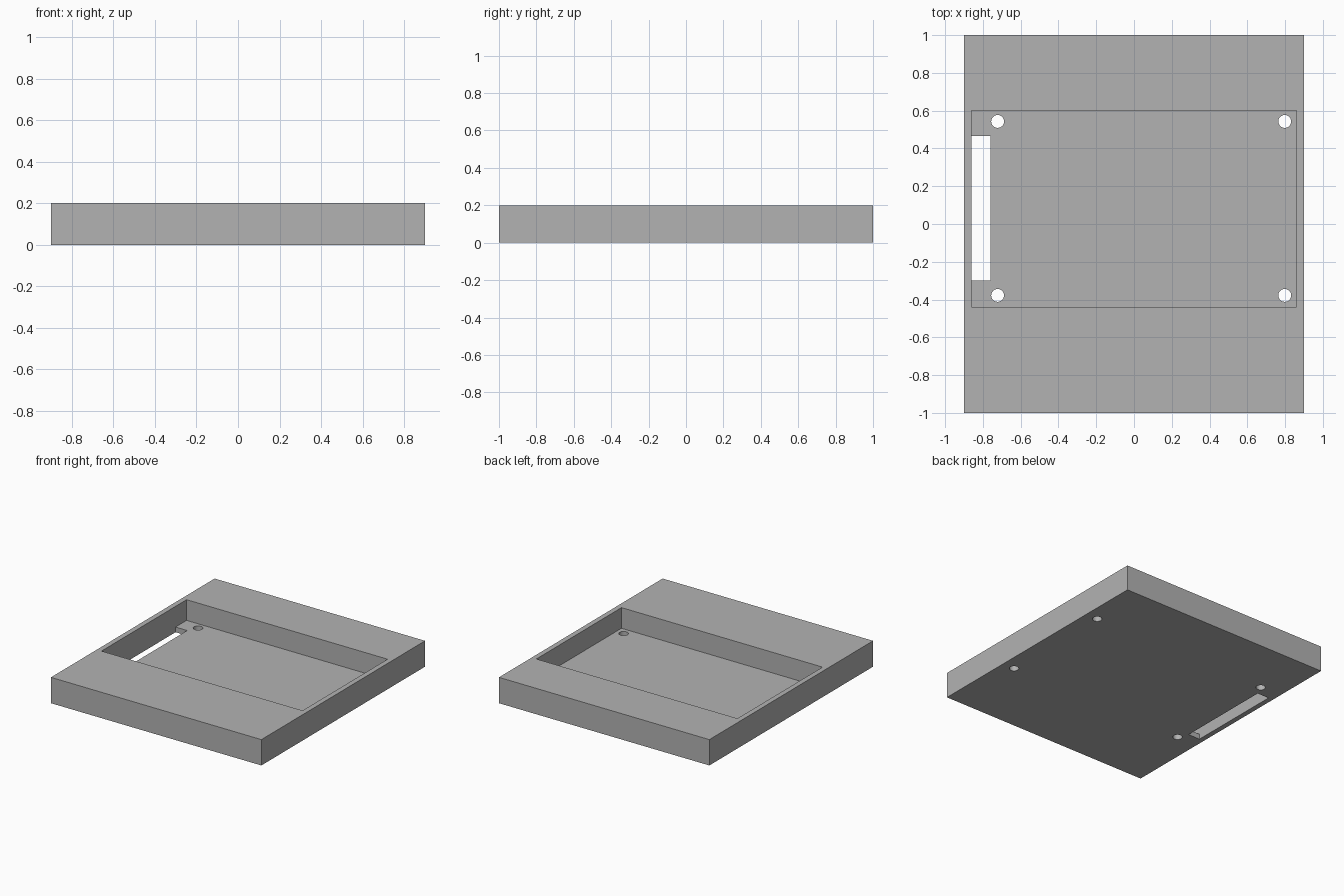
import bpy
import bmesh
from math import radians
from mathutils import Matrix

default_cube = bpy.data.objects.get("Cube")
if default_cube:
    bpy.data.objects.remove(default_cube, do_unlink=True)

grey = bpy.data.materials.new("plain_grey")
grey.use_nodes = True
colour = (0.45, 0.45, 0.45, 1)
grey.diffuse_color = colour
grey.node_tree.nodes["Principled BSDF"].inputs["Base Color"].default_value = colour


def finish(name, bm):
    mesh = bpy.data.meshes.new(name)
    bmesh.ops.recalc_face_normals(bm, faces=bm.faces)
    bm.to_mesh(mesh)
    bm.free()
    mesh.materials.append(grey)
    obj = bpy.data.objects.new(name, mesh)
    bpy.context.collection.objects.link(obj)
    return obj


def box(name, low, high):
    bm = bmesh.new()
    bmesh.ops.create_cube(bm, size=1)
    for v in bm.verts:
        v.co = [h if c > 0 else l for c, l, h in zip(v.co, low, high)]
    return finish(name, bm)


def pin(name, x, y, radius):
    bm = bmesh.new()
    bmesh.ops.create_cone(bm, cap_ends=True, segments=32, radius1=radius,
                          radius2=radius, depth=0.2,
                          matrix=Matrix.Translation((x, y, 0)))
    return finish(name, bm)


def cut(target, cutter):
    cutter.hide_render = True
    mod = target.modifiers.new(cutter.name, "BOOLEAN")
    mod.operation = "DIFFERENCE"
    mod.solver = "EXACT"
    mod.object = cutter
    bpy.context.view_layer.objects.active = target
    bpy.ops.object.modifier_apply(modifier=mod.name)
    bpy.data.objects.remove(cutter, do_unlink=True)


# Solid tray block
tray = box("tray", (-0.9, -1, 0), (0.9, 1, 0.2))

# Deep rectangular pocket, leaving a thin floor
cut(tray, box("pocket_cutter", (-0.86, -0.44, 0.04), (0.86, 0.6, 0.3)))

# Slot through the floor, flush with the pocket wall
cut(tray, box("slot_cutter", (-0.86, -0.3, -0.1), (-0.76, 0.465, 0.1)))

# Mounting holes near the pocket corners
for x in (-0.722, 0.798):
    for y in (-0.378, 0.543):
        cut(tray, pin("hole_cutter", x, y, 0.034))

# Smooth hole walls with crisp edges
bpy.ops.object.select_all(action="DESELECT")
tray.select_set(True)
bpy.context.view_layer.objects.active = tray
bpy.ops.object.shade_smooth_by_angle(angle=radians(30))
